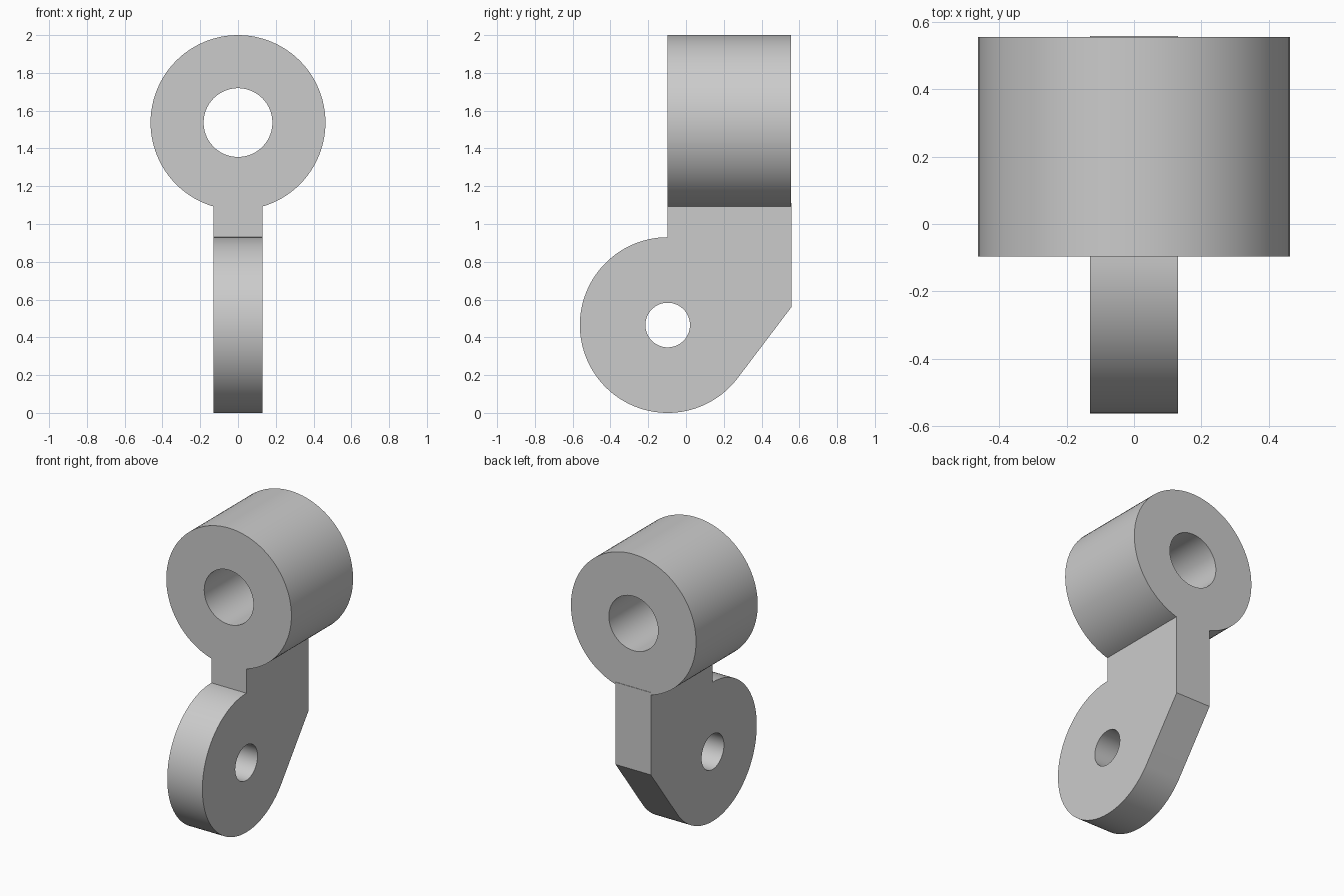
import bpy
import bmesh
from math import radians, sin, cos, acos, atan2, hypot, degrees

cube = bpy.data.objects.get("Cube")
if cube:
    bpy.data.objects.remove(cube, do_unlink=True)

grey = bpy.data.materials.new("light grey")
grey.use_nodes = True
tone = (0.6, 0.6, 0.6, 1)
grey.diffuse_color = tone
grey.node_tree.nodes["Principled BSDF"].inputs["Base Color"].default_value = tone


def arc(cx, cy, r, start=0, end=360, steps=96):
    """Points on an arc; a full circle leaves out the repeated end point."""
    count = steps if end - start == 360 else steps + 1
    angles = [radians(start + (end - start) * i / steps) for i in range(count)]
    return [(cx + r * cos(a), cy + r * sin(a)) for a in angles]


def extrude_profile(name, loops, half_depth, rotation, location=(0, 0, 0)):
    """Solid from an outer loop and hole loops, extruded both ways."""
    curve = bpy.data.curves.new(name, "CURVE")
    curve.dimensions = "2D"
    curve.fill_mode = "BOTH"
    curve.extrude = half_depth
    for loop in loops:
        spline = curve.splines.new("POLY")
        spline.points.add(len(loop) - 1)
        for point, (x, y) in zip(spline.points, loop):
            point.co = (x, y, 0, 1)
        spline.use_cyclic_u = True
    obj = bpy.data.objects.new(name, curve)
    obj.rotation_euler = [radians(a) for a in rotation]
    obj.location = location
    bpy.context.collection.objects.link(obj)
    bpy.ops.object.select_all(action="DESELECT")
    obj.select_set(True)
    bpy.context.view_layer.objects.active = obj
    bpy.ops.object.convert(target="MESH")
    obj = bpy.context.view_layer.objects.active
    # Weld the caps to the walls
    bm = bmesh.new()
    bm.from_mesh(obj.data)
    bmesh.ops.remove_doubles(bm, verts=bm.verts, dist=0.0001)
    bmesh.ops.recalc_face_normals(bm, faces=bm.faces)
    bm.to_mesh(obj.data)
    bm.free()
    obj.data.materials.clear()
    obj.data.materials.append(grey)
    return obj


# Upper barrel with its bore running front to back
front, back = -0.097, 0.555
barrel = extrude_profile(
    "barrel", [arc(0, 1.537, 0.463), arc(0, 1.537, 0.182)],
    (back - front) / 2, (90, 0, 0), (0, (front + back) / 2, 0))

# Lower plate: round eye, sloped tangent edge and upright neck
eye_z, eye_r = 0.465, 0.465
corner_y, corner_z, neck_top = 0.558, 0.56, 1.11
dy, dz = corner_y - front, corner_z - eye_z
tangent = degrees(atan2(dz, dy) - acos(eye_r / hypot(dy, dz)))
outline = arc(front, eye_z, eye_r, 90, 360 + tangent)
outline += [(corner_y, corner_z), (corner_y, neck_top), (front, neck_top)]
plate = extrude_profile(
    "link_plate", [outline, arc(front, eye_z, 0.118)], 0.13, (90, 0, 90))

# Fuse the plate into the barrel
union = barrel.modifiers.new("fuse plate", "BOOLEAN")
union.operation = "UNION"
union.solver = "EXACT"
union.object = plate
bpy.ops.object.select_all(action="DESELECT")
barrel.select_set(True)
bpy.context.view_layer.objects.active = barrel
bpy.ops.object.modifier_apply(modifier=union.name)
bpy.data.objects.remove(plate, do_unlink=True)
barrel.name = "pivot_link"

# Smooth the round walls, keep the edges crisp
bpy.ops.object.shade_smooth_by_angle(angle=radians(30))
